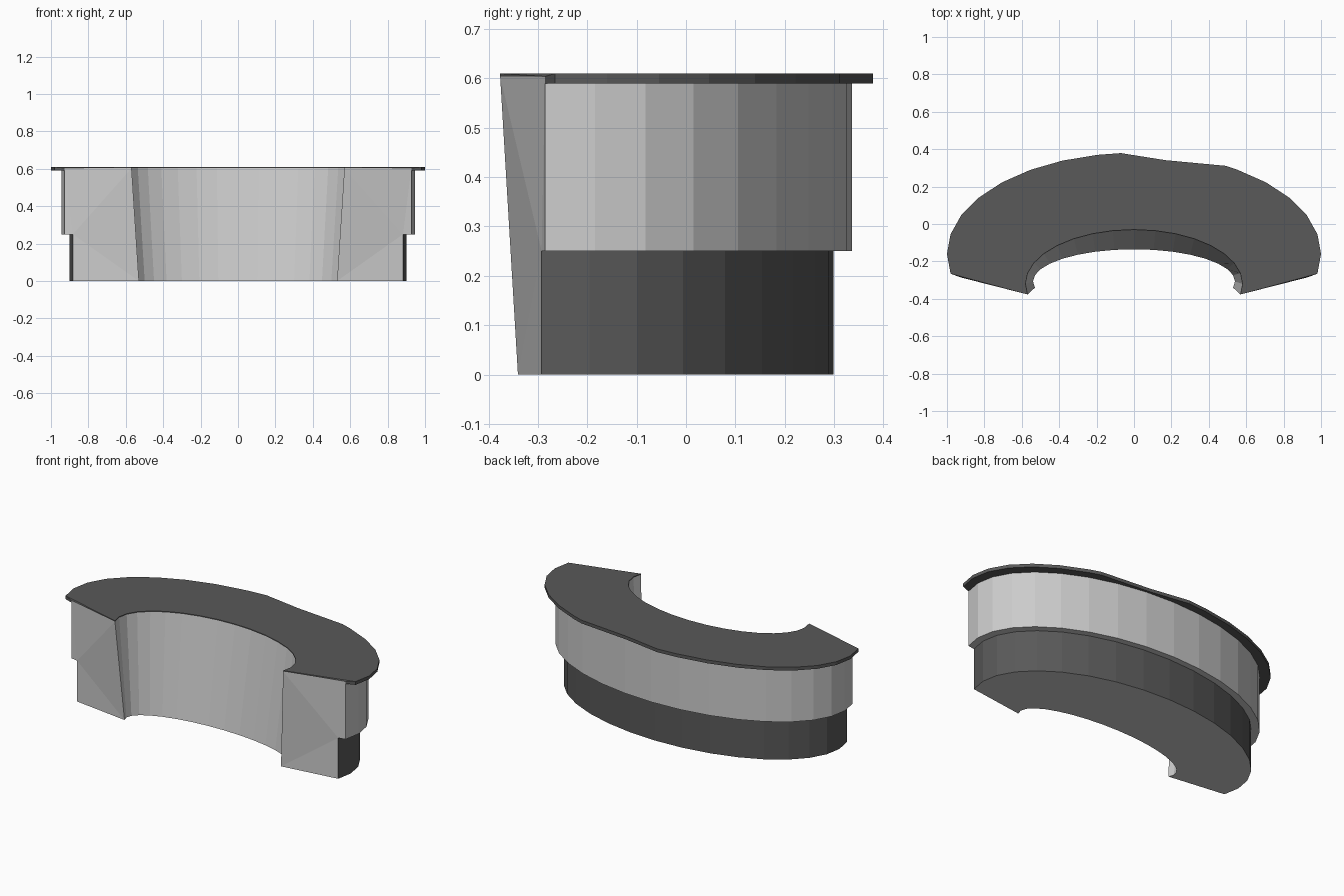
import bpy, bmesh
from math import sin, cos, radians

if "Cube" in bpy.data.objects:
    bpy.data.objects.remove(bpy.data.objects["Cube"])

COLS = 17            # columns of the 32-sided arcs, from -11.25 to 191.25 degrees
STEP = 11.25
ANGLES = [radians(-STEP + STEP * i * 18 / 18) for i in range(19)]


def arc(a, b, cy):
    """Elliptical arc in plan, open towards the front."""
    return [(a * cos(t), cy + b * sin(t)) for t in ANGLES]


def at(outline, z):
    return [(x, y, z) for x, y in outline]


def loft(name, rows, dark_rows, dark_caps, material):
    """Sweep a closed profile along the arc; the last, hidden strip is left open."""
    bm = bmesh.new()
    grid = [[bm.verts.new(p) for p in row] for row in rows]
    n, cols = len(rows), len(rows[0])
    hidden = []
    for r in range(n):
        s = (r + 1) % n
        for c in range(cols - 1):
            f = bm.faces.new((grid[r][c], grid[r][c + 1], grid[s][c + 1], grid[s][c]))
            f.material_index = int(r in dark_rows)
            if s == 0:
                hidden.append(f)
    for c in (0, cols - 1):
        f = bm.faces.new([row[c] for row in grid])
        f.material_index = int(dark_caps)
    bmesh.ops.recalc_face_normals(bm, faces=bm.faces[:])
    bmesh.ops.delete(bm, geom=hidden, context='FACES_ONLY')
    # triangulate the concave end caps cleanly
    bmesh.ops.triangulate(bm, faces=[f for f in bm.faces if len(f.verts) > 4])
    me = bpy.data.meshes.new(name)
    bm.to_mesh(me)
    bm.free()
    for m in (light, material):
        me.materials.append(m)
    ob = bpy.data.objects.new(name, me)
    bpy.context.collection.objects.link(ob)
    return ob


def make_material(name, v):
    m = bpy.data.materials.new(name)
    m.diffuse_color = (v, v, v, 1)
    m.use_nodes = True
    m.node_tree.nodes["Principled BSDF"].inputs["Base Color"].default_value = m.diffuse_color
    return m


light = make_material("light_grey", 0.8)
dark = make_material("dark_grey", 0.1)

# Plan outlines
base = arc(0.90, 0.495, -0.196)
body = arc(0.945, 0.52, -0.184)
top = arc(1.0, 0.54, -0.16)
inner_low = arc(0.54, 0.172, -0.307)
inner_high = arc(0.58, 0.29, -0.32)

# Shallow dip in the back edge of the counter top
top[7:10] = [(0.49, 0.311), (0.17, 0.341), (-0.07, 0.379)]

# Desk body: sloping inner wall, recessed dark plinth, overhanging light panel
LIP = 0.604
loft("desk_body",
     [at(inner_high, LIP), at(inner_low, 0), at(base, 0), at(base, 0.25),
      at(body, 0.25), at(body, LIP)], {2}, False, dark)

# Counter top: thin dark slab with an overhanging rim
loft("counter_top",
     [at(body, LIP), at(body, 0.59), at(top, 0.59), at(top, 0.61),
      at(inner_high, 0.61), at(inner_high, LIP)], set(range(6)), True, dark)
